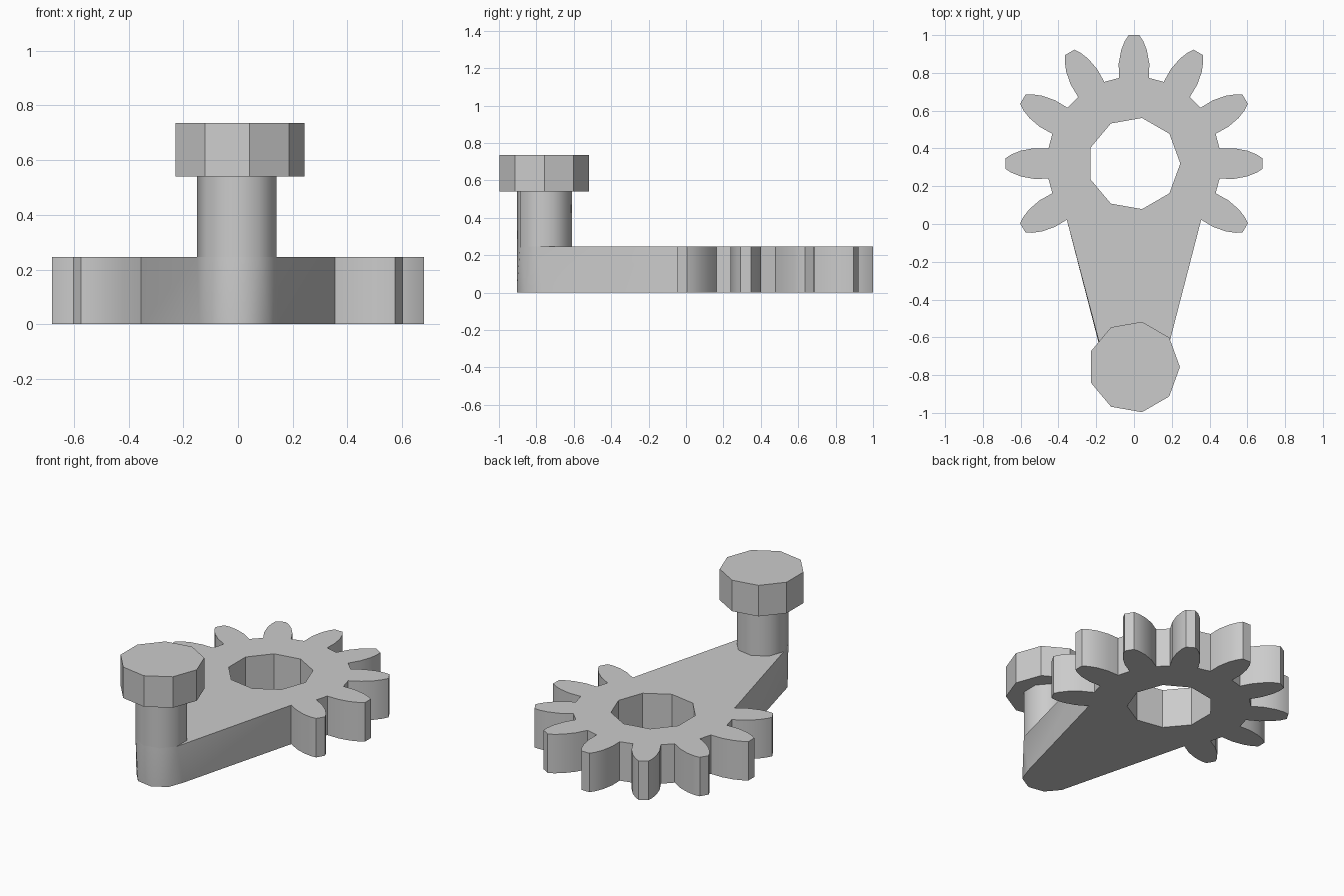
import bpy
import bmesh
from math import cos, sin, radians

if "Cube" in bpy.data.objects:
    bpy.data.objects.remove(bpy.data.objects["Cube"], do_unlink=True)

GEAR_Y, PIN_Y = 0.32, -0.757
PLATE_TOP, POST_TOP, KNOB_TOP = 0.245, 0.54, 0.735
SIDES = 9

grey = bpy.data.materials.new("plain grey")
grey.use_nodes = True
grey.diffuse_color = (0.6, 0.6, 0.6, 1)
grey.node_tree.nodes["Principled BSDF"].inputs["Base Color"].default_value = grey.diffuse_color


def ring(y, radius, start=0, count=SIDES):
    """Points of a nine-sided circle, counterclockwise from the start angle."""
    angles = [radians(start + 360 / SIDES * i) for i in range(count)]
    return [(radius * cos(a), y + radius * sin(a)) for a in angles]


def loft(name, loops, z0, z1, smooth):
    """Solid between matching bottom and top loops; further loops are holes."""
    bm = bmesh.new()
    caps = [[], []]
    for bottom, top in loops:
        rows = [[bm.verts.new((x, y, z)) for x, y in pts]
                for pts, z in ((bottom, z0), (top, z1))]
        n = len(bottom)
        for i in range(n):
            j = (i + 1) % n
            a, b, c, d = rows[0][i], rows[0][j], rows[1][j], rows[1][i]
            if bottom == top:
                bm.faces.new((a, b, c, d))
            else:
                bm.faces.new((a, b, c))
                bm.faces.new((a, c, d))
            caps[0].append(bm.edges.get((a, b)))
            caps[1].append(bm.edges.get((c, d)))
    for edges in caps:
        bmesh.ops.triangle_fill(bm, edges=edges, use_beauty=True, use_dissolve=False)
    bmesh.ops.recalc_face_normals(bm, faces=bm.faces)
    mesh = bpy.data.meshes.new(name)
    bm.to_mesh(mesh)
    bm.free()
    mesh.materials.append(grey)
    ob = bpy.data.objects.new(name, mesh)
    bpy.context.collection.objects.link(ob)
    bpy.ops.object.select_all(action="DESELECT")
    ob.select_set(True)
    bpy.context.view_layer.objects.active = ob
    bpy.ops.object.shade_smooth_by_angle(angle=radians(smooth))
    return ob


# Gear teeth: nine of twelve positions, the front three give way to the arm
half_tooth = [(0.453, -0.08), (0.53, -0.081), (0.60, -0.068), (0.65, -0.048), (0.68, -0.028)]
tooth = half_tooth + [(r, -w) for r, w in reversed(half_tooth)]
teeth = []
for k in range(-1, 8):
    c, s = cos(radians(30 * k)), sin(radians(30 * k))
    teeth += [(r * c - w * s, GEAR_Y + r * s + w * c) for r, w in tooth]

# Arm: straight sides from the gear root to a slightly twisted rounded end
arm_left, arm_right = [(-0.355, 0.02)], [(0.355, 0.02)]
outline_bottom = teeth + arm_left + ring(PIN_Y, 0.15, 200, 5) + arm_right
outline_top = teeth + arm_left + ring(PIN_Y, 0.15, 180, 5) + arm_right
hole = ring(GEAR_Y, 0.245)
loft("gear_and_arm", [(outline_bottom, outline_top), (hole, hole)], 0, PLATE_TOP, 32)

# Handle: post and wider knob
post = ring(PIN_Y, 0.15, 180)
loft("handle_post", [(post, post)], PLATE_TOP, POST_TOP, 45)
knob = ring(PIN_Y, 0.243)
loft("handle_knob", [(knob, knob)], POST_TOP, KNOB_TOP, 30)
